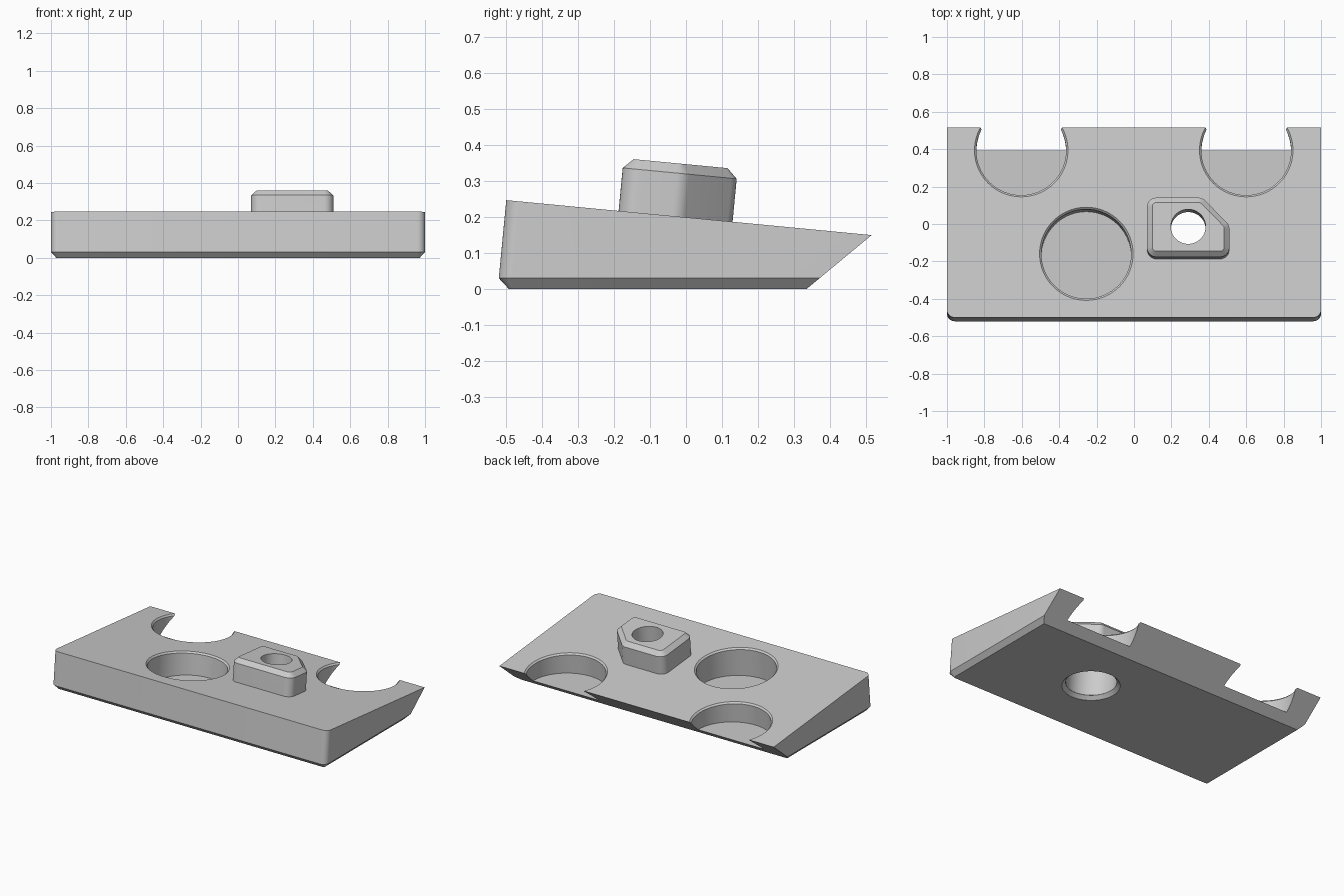
import bpy, bmesh, math
from mathutils import Matrix, Vector

cube = bpy.data.objects.get("Cube")
if cube:
    bpy.data.objects.remove(cube, do_unlink=True)

SLOPE = 0.0956          # fall of the top face towards the back
TOP = 0.199             # height of the top face at y = 0
FLOOR = 0.047           # height of the pocket floors
tilt = Matrix.Translation((0, 0, TOP)) @ Matrix.Rotation(-math.atan(SLOPE), 4, 'X')

grey = bpy.data.materials.new("light grey")
grey.use_nodes = True
colour = (0.6, 0.6, 0.6, 1)
grey.diffuse_color = colour
grey.node_tree.nodes["Principled BSDF"].inputs["Base Color"].default_value = colour


def rounded(corners, radius, inset=0, steps=8):
    """Convex counter-clockwise outline with round corners, moved inwards."""
    pts = [Vector(c) for c in corners]
    out = []
    for i, p in enumerate(pts):
        d1 = (p - pts[i - 1]).normalized()
        d2 = (pts[(i + 1) % len(pts)] - p).normalized()
        n1, n2 = Vector((d1.y, -d1.x)), Vector((d2.y, -d2.x))
        centre = p - (n1 + n2) * radius / (1 + n1.dot(n2))
        a1, turn = math.atan2(n1.y, n1.x), n1.angle(n2)
        for k in range(steps + 1):
            a = a1 + turn * k / steps
            out.append(centre + (radius - inset) * Vector((math.cos(a), math.sin(a))))
    return out


def circle(x, y, r, z, n=96):
    return [Vector((x + r * math.cos(2 * math.pi * i / n),
                    y + r * math.sin(2 * math.pi * i / n), z)) for i in range(n)]


def loft(name, rings, matrix=Matrix(), cut=None):
    """Closed solid through equal rings, optionally trimmed by a plane."""
    bm = bmesh.new()
    loops = [[bm.verts.new(matrix @ p) for p in ring] for ring in rings]
    n = len(loops[0])
    for a, b in zip(loops, loops[1:]):
        for i in range(n):
            j = (i + 1) % n
            bm.faces.new((a[i], a[j], b[j], b[i]))
    bm.faces.new(loops[0][::-1])
    bm.faces.new(loops[-1])
    if cut:
        geom = bm.verts[:] + bm.edges[:] + bm.faces[:]
        bmesh.ops.bisect_plane(bm, geom=geom, plane_co=cut[0], plane_no=cut[1], clear_outer=True)
        bmesh.ops.holes_fill(bm, edges=[e for e in bm.edges if e.is_boundary], sides=0)
    bmesh.ops.recalc_face_normals(bm, faces=bm.faces)
    mesh = bpy.data.meshes.new(name)
    bm.to_mesh(mesh)
    bm.free()
    mesh.materials.append(grey)
    ob = bpy.data.objects.new(name, mesh)
    bpy.context.collection.objects.link(ob)
    return ob


def combine(target, tool, operation):
    mod = target.modifiers.new("combine", 'BOOLEAN')
    mod.operation, mod.object, mod.solver = operation, tool, 'EXACT'
    bpy.context.view_layer.objects.active = target
    bpy.ops.object.modifier_apply(modifier=mod.name)
    bpy.data.objects.remove(tool, do_unlink=True)


# wedge body: bottom chamfer, leaning front wall, slanted back
plan = [(-1, -0.52), (1, -0.52), (1, 0.8), (-1, 0.8)]
chamfer = 0.03
low = [p.to_3d() for p in rounded(plan, 0.04, 0.028)]
mid = [Vector((p.x, p.y, chamfer)) for p in rounded(plan, 0.04)]
high = []
for p in mid:
    z = (TOP - SLOPE * p.y + chamfer * SLOPE ** 2) / (1 + SLOPE ** 2)
    high.append(Vector((p.x, p.y + (z - chamfer) * SLOPE, z)))
body = loft("wedge_body", [low, mid, high], cut=((0, 0.335, 0), (0, 0.15, -0.181)))

# raised boss with a clipped corner and chamfered top
shape = [(0.07, -0.188), (0.51, -0.188), (0.51, -0.017), (0.365, 0.13), (0.07, 0.13)]
levels = [(-0.05, 0), (0.12, 0), (0.147, 0.028)]
rings = [[Vector((p.x, p.y, h)) for p in rounded(shape, 0.05, inset)] for h, inset in levels]
combine(body, loft("boss", rings, tilt), 'UNION')

# round pockets with a fine rim chamfer and level floors
for x, y in [(-0.255, -0.16), (-0.603, 0.396), (0.6, 0.396)]:
    profile = [(0.24, -0.3), (0.24, -0.01), (0.26, 0.01), (0.26, 0.1)]
    cutter = loft("pocket_cutter", [circle(x, y, r, h) for r, h in profile], tilt,
                  cut=((0, 0, FLOOR), (0, 0, -1)))
    combine(body, cutter, 'DIFFERENCE')

# stepped screw hole through the boss
hx, hy = 0.29, -0.028
bore = [(0.15, -0.3), (0.15, -0.01), (0.093, -0.01), (0.093, 0.3)]
combine(body, loft("bore_cutter", [circle(hx, hy, r, h) for r, h in bore], tilt), 'DIFFERENCE')

# chamfered mouth of the hole on the underside
mouth = [(0.182, -0.01), (0.15, 0.022)]
combine(body, loft("mouth_cutter", [circle(hx, hy - 0.019, r, z) for r, z in mouth]), 'DIFFERENCE')

# smooth the curved walls, keep hard edges
bpy.ops.object.select_all(action='DESELECT')
body.select_set(True)
bpy.context.view_layer.objects.active = body
bpy.ops.object.shade_smooth_by_angle(angle=math.radians(25))
